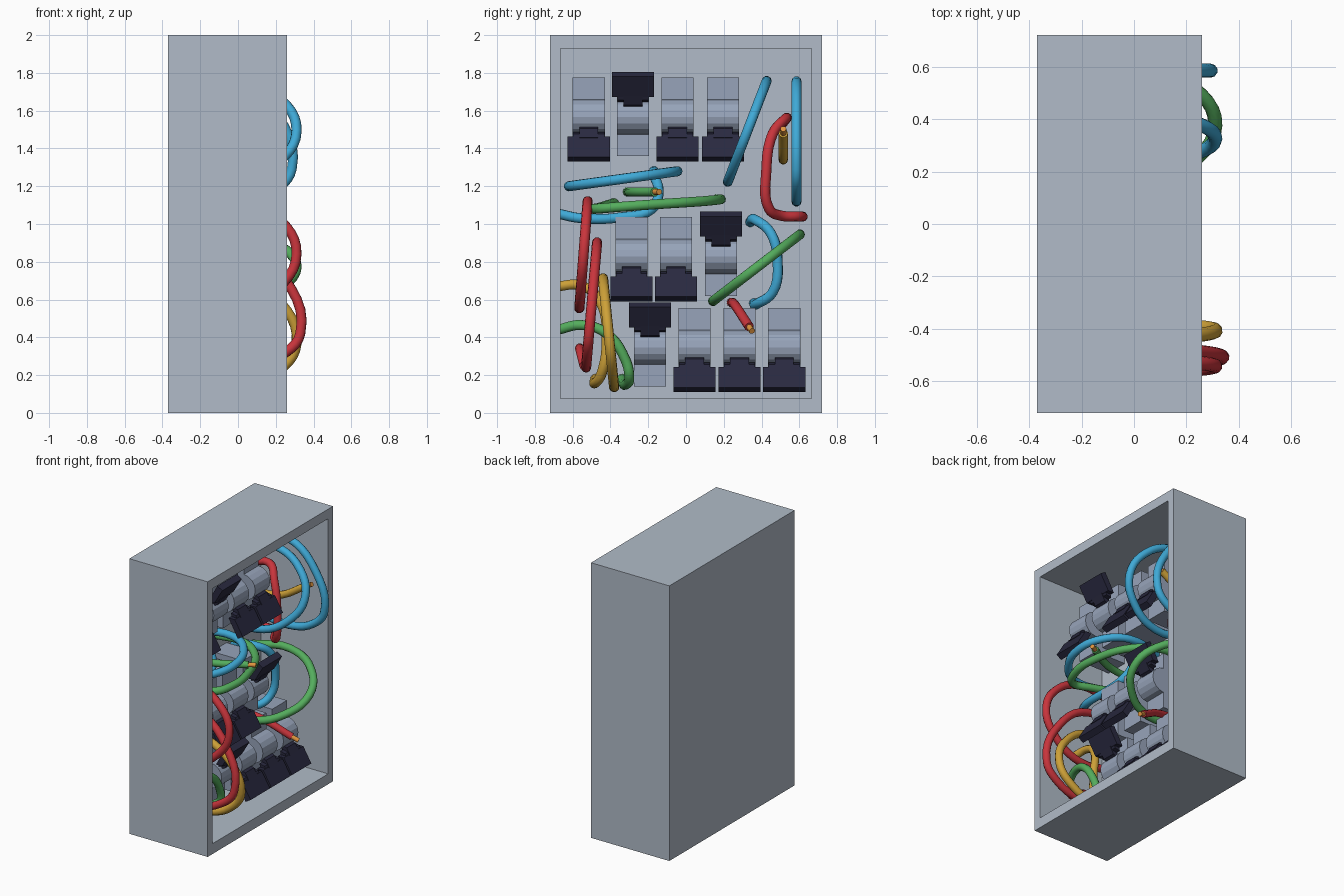
import bpy, bmesh, math
from mathutils import Vector

if "Cube" in bpy.data.objects:
    bpy.data.objects.remove(bpy.data.objects["Cube"])

BACK = -0.28          # face of the rear panel inside the cabinet


def mat(name, rgb):
    m = bpy.data.materials.new(name)
    m.diffuse_color = (*rgb, 1)
    m.use_nodes = True
    m.node_tree.nodes["Principled BSDF"].inputs["Base Color"].default_value = m.diffuse_color
    return m


STEEL = mat("steel", (0.44, 0.50, 0.58))
BODY = mat("switch_grey", (0.31, 0.37, 0.49))
DARK = mat("dark_plastic", (0.022, 0.022, 0.05))
COPPER = mat("copper", (0.75, 0.30, 0.05))
RED = mat("red_wire", (0.58, 0.035, 0.045))
BLUE = mat("blue_wire", (0.05, 0.40, 0.68))
GREEN = mat("green_wire", (0.09, 0.42, 0.11))
YELLOW = mat("yellow_wire", (0.62, 0.36, 0.04))


def finish(bm, name, material):
    bmesh.ops.recalc_face_normals(bm, faces=bm.faces)
    me = bpy.data.meshes.new(name)
    bm.to_mesh(me)
    bm.free()
    me.materials.append(material)
    ob = bpy.data.objects.new(name, me)
    bpy.context.collection.objects.link(ob)
    return ob


def add_prism(bm, profile, width, y, z, flip=1):
    """Extrude an (x, z) profile along y, optionally mirrored in z."""
    vs = [bm.verts.new((px, y - width / 2, z + flip * pz)) for px, pz in profile]
    f = bm.faces.new(vs)
    ext = bmesh.ops.extrude_face_region(bm, geom=[f])["geom"]
    bmesh.ops.translate(bm, vec=(0, width, 0),
                        verts=[v for v in ext if isinstance(v, bmesh.types.BMVert)])


# cabinet: block with one open, hollowed side
bm = bmesh.new()
bmesh.ops.create_cube(bm, size=1)
for v in bm.verts:
    v.co = (-0.37 if v.co.x < 0 else 0.26, v.co.y * 1.44, 1 + v.co.z * 2)
front = max(bm.faces, key=lambda f: f.calc_center_median().x)
bmesh.ops.inset_individual(bm, faces=[front], thickness=0.06)
for v in front.verts:
    v.co.y = math.copysign(0.665, v.co.y)
    v.co.z = 0.075 if v.co.z < 1 else 1.93
inner = bmesh.ops.extrude_discrete_faces(bm, faces=[front])["faces"][0]
for v in inner.verts:
    v.co.x = BACK
finish(bm, "cabinet", STEEL)

# switches: body with rounded drum, plus a tilted T-shaped lever
R, CX = 0.092, -0.03
drum = [(CX + R * math.cos(a), R * math.sin(a))
        for a in (math.radians(-90 + 22.5 * i) for i in range(9))]
body_profile = [(BACK - 0.01, -0.208), (CX, -0.208)] + drum + [(CX, 0.208), (BACK - 0.01, 0.208)]
stem_profile = [(0.02, -0.045), (0.062, -0.062), (0.09, -0.11), (0.03, -0.12)]
neck_profile = [(0.033, -0.08), (0.073, -0.09), (0.088, -0.12), (0.04, -0.12)]
paddle_profile = [(0.034, -0.105), (0.083, -0.105), (0.148, -0.213), (0.108, -0.237)]


def switch(y, z, up):
    bm = bmesh.new()
    add_prism(bm, body_profile, 0.17, y, z)
    finish(bm, "switch_body", BODY)
    s = -1 if up else 1
    bm = bmesh.new()
    add_prism(bm, stem_profile, 0.10, y, z, s)
    add_prism(bm, neck_profile, 0.165, y, z, s)
    add_prism(bm, paddle_profile, 0.223, y, z, s)
    finish(bm, "switch_lever", DARK)


rows = [(1.567, (-0.515, -0.28, -0.045, 0.195), 1),
        (0.828, (-0.288, -0.052, 0.185), 2),
        (0.347, (-0.19, 0.045, 0.283, 0.52), 0)]
for z, ys, up_index in rows:
    for i, y in enumerate(ys):
        switch(y, z, i == up_index)


def tube(name, pts, radius, material):
    cu = bpy.data.curves.new(name, "CURVE")
    cu.dimensions = "3D"
    cu.bevel_depth = radius
    cu.bevel_resolution = 3
    cu.resolution_u = 5
    cu.use_fill_caps = True
    sp = cu.splines.new("BEZIER")
    sp.bezier_points.add(len(pts) - 1)
    for bp, p in zip(sp.bezier_points, pts):
        bp.co = p
        bp.handle_left_type = bp.handle_right_type = "AUTO"
    tmp = bpy.data.objects.new(name, cu)
    bpy.context.collection.objects.link(tmp)
    dg = bpy.context.evaluated_depsgraph_get()
    me = bpy.data.meshes.new_from_object(tmp.evaluated_get(dg))
    bpy.data.objects.remove(tmp)
    me.materials.clear()
    me.materials.append(material)
    for p in me.polygons:
        p.use_smooth = len(p.vertices) == 4
    ob = bpy.data.objects.new(name, me)
    bpy.context.collection.objects.link(ob)


def arch(color, top, bottom, reach, sag=0.5):
    """Planar loop from the panel, bulging out to x = reach."""
    a, b = Vector((0, *top)), Vector((0, *bottom))
    steps = [(BACK - 0.01, 0.1), (0.0, 0.02), (0.74, sag * 0.4), (1.0, sag),
             (0.70, 1 - (1 - sag) * 0.4), (0.0, 0.985), (BACK - 0.01, 0.92)]
    pts = []
    for k, t in steps:
        p = a.lerp(b, t)
        p.x = k * reach if k >= 0 else k
        pts.append(p)
    tube("wire_loop", pts, 0.027, color)


# planar loops: (y, z) ends and reach
arch(BLUE, (0.585, 1.76), (0.585, 1.11), 0.285, 0.72)
arch(BLUE, (0.43, 1.765), (0.22, 1.22), 0.31)
arch(GREEN, (0.61, 0.95), (0.14, 0.59), 0.31)
arch(RED, (-0.52, 1.13), (-0.565, 0.55), 0.31)
arch(RED, (-0.47, 0.91), (-0.53, 0.23), 0.33, 0.72)
arch(YELLOW, (-0.44, 0.72), (-0.38, 0.13), 0.31, 0.6)
arch(BLUE, (-0.04, 1.28), (-0.62, 1.20), 0.21)

# free-form wires
P = BACK - 0.01
free_wires = [
    (RED, [(P, .5, 1.52), (-.12, .53, 1.56), (-.03, .46, 1.48), (.02, .425, 1.28),
           (0, .44, 1.08), (-.06, .5, 1.045), (-.12, .6, 1.04), (P, .61, 1.04)]),
    (BLUE, [(-.12, -.68, 1.055), (-.06, -.55, 1.03), (-.06, -.35, 1.035), (-.08, -.18, 1.08),
            (-.12, -.145, 1.17), (-.2, -.17, 1.26), (P, -.17, 1.28)]),
    (GREEN, [(P, -.38, 1.11), (0, -.46, 1.085), (.13, -.48, 1.08), (.2, -.36, 1.09),
             (.19, -.15, 1.105), (.08, .08, 1.12), (-.1, .18, 1.13), (P, .16, 1.13)]),
    (BLUE, [(P, .34, 1.01), (-.12, .37, 1.02), (-.05, .45, .95), (-.04, .485, .8),
            (-.06, .46, .64), (-.12, .38, .58), (P, .36, .58)]),
    (YELLOW, [(-.05, -.68, .67), (-.06, -.56, .675), (-.04, -.46, .6), (0, -.42, .38),
              (-.03, -.45, .2), (-.1, -.48, .16), (P, -.48, .18)]),
    (GREEN, [(0, -.68, .44), (.05, -.55, .465), (.08, -.42, .42), (.08, -.32, .28),
             (.06, -.3, .19), (-.05, -.32, .15), (P, -.34, .18)]),
]
for color, pts in free_wires:
    tube("loose_wire", pts, 0.027, color)

# cut wires with bare copper ends
cut_wires = [
    (YELLOW, [(P, .515, 1.35), (-.05, .515, 1.35), (.19, .515, 1.48)]),
    (GREEN, [(P, -.31, 1.17), (-.02, -.28, 1.17), (.20, -.165, 1.17)]),
    (RED, [(P, .24, .585), (-.02, .26, .57), (.20, .335, .455)]),
]
for color, pts in cut_wires:
    tube("cut_wire", pts, 0.025, color)
    end = Vector(pts[-1])
    d = (end - Vector(pts[-2])).normalized()
    tube("copper_end", [end - d * 0.01, end + d * 0.05], 0.016, COPPER)
# tail of the long red loop
tube("wire_tail", [(P, -.56, .34), (-.05, -.56, .33), (.1, -.54, .25)], 0.025, RED)
